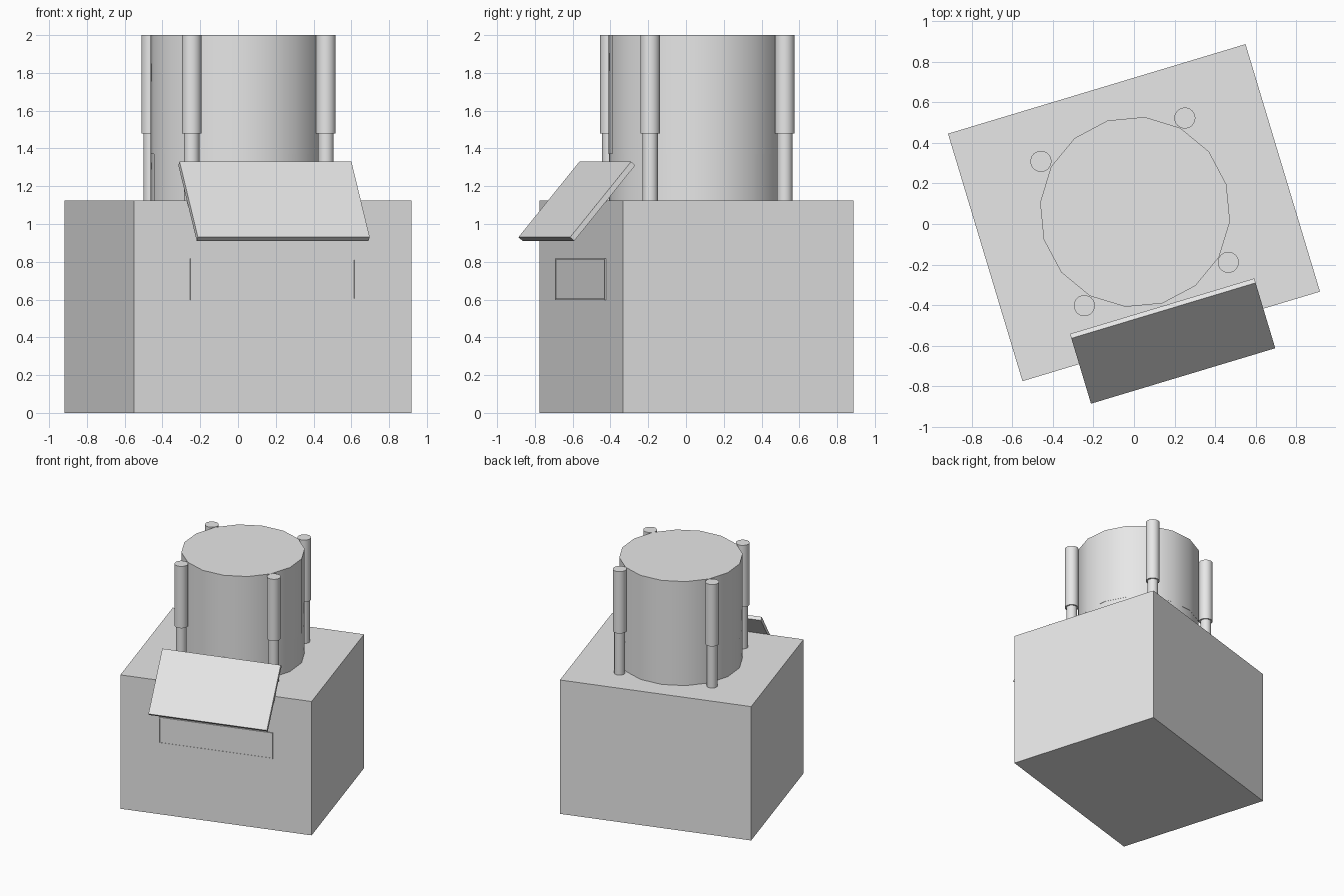
import bpy
import math
from mathutils import Matrix, Vector

cube = bpy.data.objects.get("Cube")
if cube:
    bpy.data.objects.remove(cube, do_unlink=True)

grey = bpy.data.materials.new("light grey")
grey.use_nodes = True
COLOUR = (0.8, 0.8, 0.8, 1)
grey.diffuse_color = COLOUR
grey.node_tree.nodes["Principled BSDF"].inputs["Base Color"].default_value = COLOUR

# The whole building is turned about its vertical axis
TURN = Matrix.Translation((0, 0.056, 0)) @ Matrix.Rotation(math.radians(16.75), 4, "Z")
ROOF = 1.125
TOP = 2.0
FRONT = -0.638


def finish(name, local, smooth=False):
    ob = bpy.context.object
    ob.name = name
    ob.data.name = name
    ob.data.materials.append(grey)
    ob.matrix_world = TURN @ local
    if smooth:
        bpy.ops.object.shade_smooth_by_angle(angle=math.radians(35))
    return ob


def box(name, centre, size, tilt=0):
    bpy.ops.mesh.primitive_cube_add(size=1)
    bpy.context.object.data.transform(Matrix.Diagonal((*size, 1)))
    return finish(name, Matrix.Translation(centre) @ Matrix.Rotation(tilt, 4, "X"))


def cylinder(name, x, y, radius, low, high, sides):
    bpy.ops.mesh.primitive_cylinder_add(vertices=sides, radius=radius, depth=high - low)
    return finish(name, Matrix.Translation((x, y, (low + high) / 2)), smooth=True)


# Main block
box("base_block", (0, 0, ROOF / 2), (1.534, -2 * FRONT, ROOF))

# Drum in two stacked sections
cylinder("drum_lower", 0.006, 0.002, 0.47, ROOF, 1.37, 16)
cylinder("drum_upper", 0.006, 0.002, 0.471, 1.37, TOP, 16)

# Four stepped posts around the drum
for side_x, x in (("right", -0.367), ("left", 0.375)):
    for side_y, y in (("front", -0.369), ("back", 0.375)):
        name = f"{side_y}_{side_x}_post"
        cylinder(name + "_rod", x, y, 0.041, ROOF, 1.48, 24)
        cylinder(name + "_sleeve", x, y, 0.052, 1.48, TOP, 24)

# Sloping awning over the front edge
upper = Vector((0, -0.505, 1.33))
lower = Vector((0, -0.842, 0.93))
slope = upper - lower
tilt = math.atan2(slope.z, slope.y)
normal = Vector((0, -math.sin(tilt), math.cos(tilt)))
thick = 0.03
box("awning", (upper + lower) / 2 - normal * thick / 2, (0.95, slope.length, thick), tilt)

# Thin hatch panel and its raised frame on the front
width, height, mid, rim = 0.914, 0.22, 0.708, 0.008
box("hatch_panel", (0, FRONT - 0.002, mid), (width - rim, 0.006, height - rim))
for sign, side in ((-1, "right"), (1, "left")):
    box(f"hatch_frame_{side}", (sign * (width - rim) / 2, FRONT - 0.003, mid), (rim, 0.009, height))
for sign, side in ((-1, "bottom"), (1, "top")):
    box(f"hatch_frame_{side}", (0, FRONT - 0.003, mid + sign * (height - rim) / 2),
        (width - 2 * rim, 0.009, rim))
